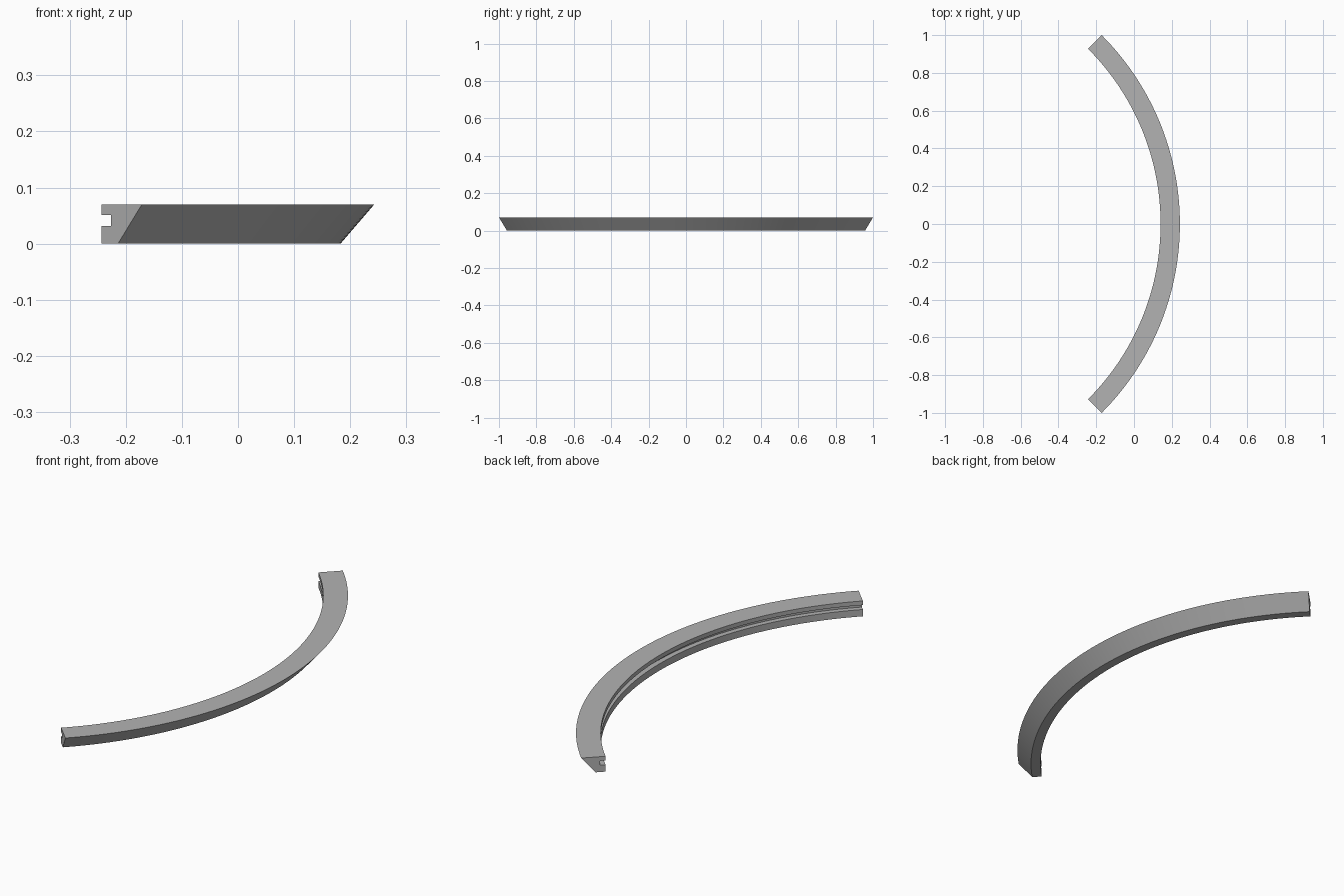
import bpy, bmesh, math
from mathutils import Matrix, Vector

cube = bpy.data.objects.get("Cube")
if cube:
    bpy.data.objects.remove(cube, do_unlink=True)

# Plain grey material
grey = bpy.data.materials.new("plain_grey")
grey.use_nodes = True
colour = (0.45, 0.45, 0.45, 1)
grey.diffuse_color = colour
grey.node_tree.nodes["Principled BSDF"].inputs["Base Color"].default_value = colour

# Rail dimensions: radii from the centre of the arc, and heights
OUTER = math.sqrt(2)
FOOT = 1.354
GROOVE = 1.336
INNER = 1.312
HEIGHT = 0.07
SWEEP = math.radians(90)
STEPS = 64
centre = Vector((0.243 - OUTER, 0, 0))

# Cross-section: sloped outer face, slot along the inner face
profile = [(INNER, 0), (FOOT, 0), (OUTER, HEIGHT), (INNER, HEIGHT),
           (INNER, 0.051), (GROOVE, 0.051), (GROOVE, 0.031), (INNER, 0.031)]

# Sweep the section through a quarter turn, keeping both end caps
bm = bmesh.new()
start = Matrix.Rotation(-SWEEP / 2, 3, "Z")
verts = [bm.verts.new(centre + start @ Vector((r, 0, z))) for r, z in profile]
section = bm.faces.new(verts)
cap = bmesh.ops.duplicate(bm, geom=[section])["geom"]
edges = [e for e in cap if isinstance(e, bmesh.types.BMEdge)]
spare = [f for f in cap if isinstance(f, bmesh.types.BMFace)]
swept = bmesh.ops.spin(bm, geom=edges, cent=centre, axis=(0, 0, 1),
                       angle=SWEEP, steps=STEPS)
last = [e for e in swept["geom_last"] if isinstance(e, bmesh.types.BMEdge)]
bmesh.ops.delete(bm, geom=spare, context="FACES_ONLY")
bmesh.ops.contextual_create(bm, geom=last)
bmesh.ops.remove_doubles(bm, verts=bm.verts[:], dist=1e-5)
bmesh.ops.recalc_face_normals(bm, faces=bm.faces[:])

mesh = bpy.data.meshes.new("curved_rail")
bm.to_mesh(mesh)
bm.free()
mesh.materials.append(grey)
rail = bpy.data.objects.new("curved_rail", mesh)
bpy.context.collection.objects.link(rail)

# Smooth along the curve, sharp along the section corners
bpy.ops.object.select_all(action="DESELECT")
rail.select_set(True)
bpy.context.view_layer.objects.active = rail
bpy.ops.object.shade_smooth_by_angle(angle=math.radians(25))
